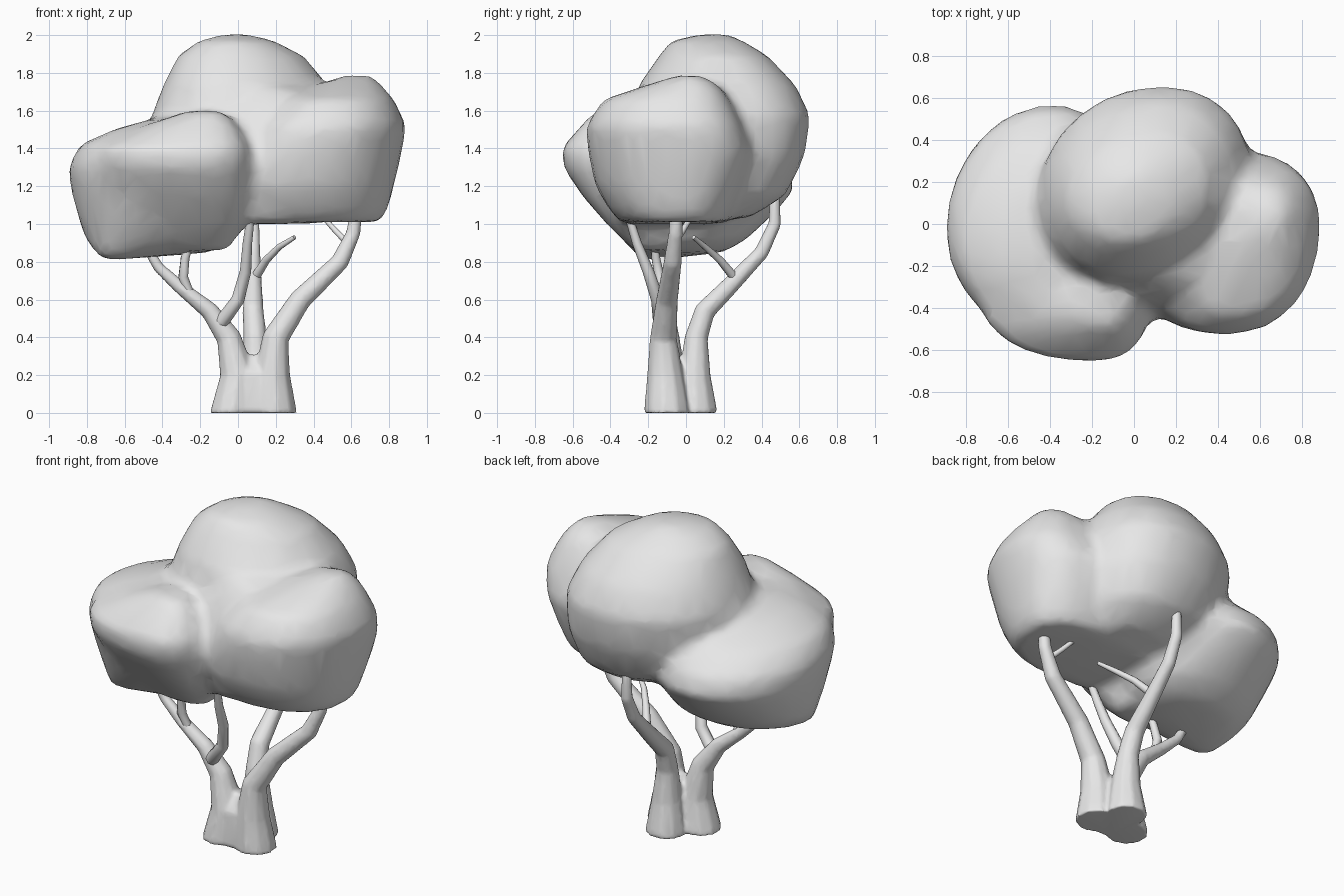
import bpy
import bmesh
from math import cos, sin, tau

cube = bpy.data.objects.get("Cube")
if cube:
    bpy.data.objects.remove(cube, do_unlink=True)

GREY = (0.8, 0.8, 0.8, 1.0)
grey = bpy.data.materials.new("pale_grey")
grey.use_nodes = True
grey.diffuse_color = GREY
for node in grey.node_tree.nodes:
    if node.type == "BSDF_PRINCIPLED":
        node.inputs["Base Color"].default_value = GREY


def add_object(name, bm):
    """Turn a bmesh into a smooth shaded grey object."""
    for face in bm.faces:
        face.smooth = True
        face.material_index = 0
    mesh = bpy.data.meshes.new(name)
    bm.to_mesh(mesh)
    bm.free()
    mesh.materials.append(grey)
    obj = bpy.data.objects.new(name, mesh)
    bpy.context.scene.collection.objects.link(obj)
    return obj


def fuse(obj, voxel, smoothing, keep):
    """Merge overlapping shells into one soft skin."""
    remesh = obj.modifiers.new("fuse", "REMESH")
    remesh.mode = "VOXEL"
    remesh.voxel_size = voxel
    remesh.use_smooth_shade = True
    soften = obj.modifiers.new("soften", "SMOOTH")
    soften.factor = 0.5
    soften.iterations = smoothing
    simplify = obj.modifiers.new("simplify", "DECIMATE")
    simplify.ratio = keep


def signed_power(value, exponent):
    return abs(value) ** exponent * (1 if value > 0 else -1)


def add_lobe(bm, rings, boxiness, shear_x=0, shear_y=0, sides=28):
    """Wrap a skin round level rings given as (z, x_min, x_max, y_min, y_max)."""
    verts = []
    for z, x_min, x_max, y_min, y_max in rings:
        for i in range(sides):
            angle = tau * i / sides
            dx = signed_power(cos(angle), 2 / boxiness) * (x_max - x_min) / 2
            dy = signed_power(sin(angle), 2 / boxiness) * (y_max - y_min) / 2
            x = (x_min + x_max) / 2 + dx + shear_x * dy
            y = (y_min + y_max) / 2 + dy + shear_y * dx
            verts.append(bm.verts.new((x, y, z)))
    hull = bmesh.ops.convex_hull(bm, input=verts)
    spare = {v for v in hull["geom_interior"] if isinstance(v, bmesh.types.BMVert)}
    bmesh.ops.delete(bm, geom=list(spare), context="VERTS")


def add_limb(bm, points, sides=10):
    """Sweep a round section along (x, y, z, radius) points."""
    curve = bpy.data.curves.new("limb", "CURVE")
    curve.dimensions = "3D"
    curve.bevel_depth = 1
    curve.bevel_resolution = sides // 2 - 2
    curve.use_fill_caps = True
    spline = curve.splines.new("POLY")
    spline.points.add(len(points) - 1)
    for target, (x, y, z, radius) in zip(spline.points, points):
        target.co = (x, y, z, 1)
        target.radius = radius
    temp = bpy.data.objects.new("limb_path", curve)
    bpy.context.scene.collection.objects.link(temp)
    bpy.context.view_layer.update()
    graph = bpy.context.evaluated_depsgraph_get()
    mesh = bpy.data.meshes.new_from_object(temp.evaluated_get(graph))
    bm.from_mesh(mesh)
    bpy.data.objects.remove(temp, do_unlink=True)
    bpy.data.meshes.remove(mesh)


# Foliage: tall crown, lobe on the left, broad low lobe on the right
crown = [
    (2.005, -.07, .05, .08, .22), (1.97, -.21, .19, -.08, .3),
    (1.89, -.32, .35, -.14, .43), (1.73, -.4, .48, -.25, .58),
    (1.57, -.46, .55, -.28, .655), (1.35, -.43, .56, -.28, .62),
    (1.15, -.3, .5, -.15, .52), (1.03, -.05, .4, 0, .33)]
left_lobe = [
    (1.785, .56, .71, -.06, .09), (1.73, .4, .76, -.22, .18),
    (1.66, .25, .82, -.44, .23), (1.52, .12, .885, -.53, .3),
    (1.38, .04, .86, -.52, .35), (1.2, -.02, .82, -.48, .3),
    (1.08, -.03, .79, -.41, .25), (1.01, .02, .75, -.35, .21)]
right_lobe = [
    (1.56, -.45, -.2, -.3, 0), (1.5, -.66, -.1, -.4, .2),
    (1.42, -.84, 0, -.48, .4), (1.3, -.9, .02, -.5, .54),
    (1.18, -.885, .02, -.48, .575), (1.05, -.85, .02, -.43, .46),
    (.92, -.81, 0, -.34, .32), (.85, -.73, -.14, -.25, .2),
    (.81, -.73, -.64, -.24, -.15)]
front_lobe = [
    (1.6, -.27, -.08, -.48, -.32), (1.52, -.5, 0, -.55, -.2),
    (1.4, -.74, .06, -.65, -.1), (1.3, -.76, .07, -.64, 0),
    (1.15, -.72, .06, -.54, 0), (1.0, -.65, .04, -.41, 0),
    (.86, -.55, -.05, -.27, 0)]
middle = [
    (1.72, .02, .38, -.27, .2), (1.6, -.15, .42, -.35, .25),
    (1.3, -.2, .4, -.46, .3), (1.0, -.08, .4, -.35, .2)]
bm = bmesh.new()
add_lobe(bm, crown, 2.1, shear_y=.14)
add_lobe(bm, left_lobe, 2.3, shear_x=.15)
add_lobe(bm, right_lobe, 2, shear_y=.1)
add_lobe(bm, front_lobe, 2.4, shear_y=-.15)
add_lobe(bm, middle, 2)
fuse(add_object("foliage", bm), .035, 8, .2)

# Trunk: three stems fused round a short core
bm = bmesh.new()
add_limb(bm, [(.08, -.08, 0, .13), (.08, -.08, .2, .115), (.08, -.06, .3, .06)])
add_limb(bm, [
    (.19, -.1, 0, .125), (.18, -.11, .2, .098), (.2, -.12, .4, .072),
    (.33, -.1, .6, .059), (.54, -.07, .8, .049), (.61, -.055, .95, .039),
    (.63, -.05, 1.1, .032)])
add_limb(bm, [
    (-.03, -.1, 0, .125), (0, -.1, .2, .098), (-.05, -.1, .4, .067),
    (-.15, -.11, .54, .049), (-.3, -.12, .66, .037), (-.42, -.12, .77, .03),
    (-.51, -.13, .92, .024)])
add_limb(bm, [
    (.1, .05, 0, .122), (.1, .045, .2, .088), (.09, .055, .4, .063),
    (.08, .1, .54, .057), (.08, .22, .66, .049), (.08, .4, .85, .04),
    (.08, .47, 1, .035), (.08, .47, 1.16, .028)])
for vert in bm.verts:
    if vert.co.z < .08:
        vert.co.z = 0
fuse(add_object("trunk", bm), .012, 5, .3)

# Side branches and twigs
branches = {
    "front_branch": [
        (-.12, -.09, .46, .036), (-.08, -.14, .49, .038), (0, -.15, .6, .035),
        (.04, -.2, .75, .03), (.05, -.26, .9, .025), (.07, -.31, 1.06, .02)],
    "right_branch": [
        (-.25, -.12, .62, .024), (-.29, -.14, .72, .027),
        (-.28, -.16, .82, .024), (-.25, -.17, .92, .02)],
    "back_twig": [
        (.08, .27, .7, .026), (.15, .18, .81, .021), (.22, .1, .88, .017),
        (.3, .04, .93, .012)],
    "left_twig": [
        (.59, -.07, .89, .018), (.52, -.02, .96, .016), (.43, .04, 1.06, .012)],
}
for name, points in branches.items():
    bm = bmesh.new()
    add_limb(bm, points, 8)
    add_object(name, bm)
